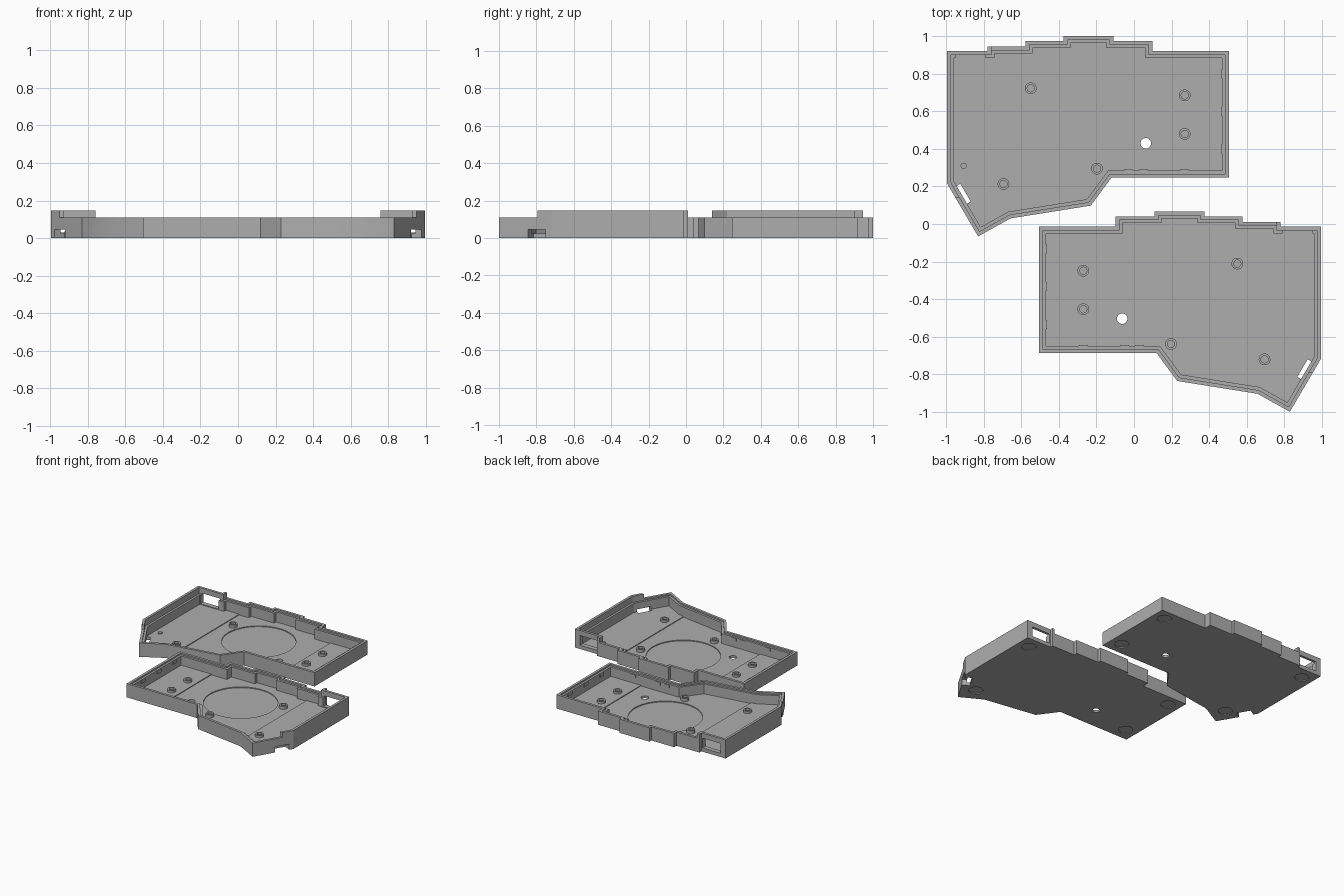
import bpy
import bmesh
import math
from mathutils import Vector, Matrix

cube = bpy.data.objects.get("Cube")
if cube:
    bpy.data.objects.remove(cube, do_unlink=True)

grey = bpy.data.materials.new("grey_plastic")
grey.use_nodes = True
grey.diffuse_color = (0.42, 0.42, 0.42, 1)
grey.node_tree.nodes["Principled BSDF"].inputs["Base Color"].default_value = (0.42, 0.42, 0.42, 1)

# Outer outline of one half, clockwise from the back outer corner
OUTLINE = [(-.995, .92), (-.78, .92), (-.78, .945), (-.577, .945), (-.577, .975),
           (-.375, .975), (-.375, 1), (-.11, 1), (-.11, .975), (.098, .975),
           (.098, .92), (.505, .92), (.505, .247), (-.12, .247), (-.23, .098),
           (-.657, .03), (-.83, -.066), (-.995, .215)]
SHIFT = -.934


def inset(points, d):
    """Offset a clockwise outline inwards with mitred corners."""
    result = []
    for i, p in enumerate(points):
        p = Vector(p)
        a = (p - Vector(points[i - 1])).normalized()
        b = (Vector(points[(i + 1) % len(points)]) - p).normalized()
        na, nb = Vector((a.y, -a.x)), Vector((b.y, -b.x))
        result.append(p + (na + nb) * d / (1 + na.dot(nb)))
    return result


def make(name, bm):
    bmesh.ops.recalc_face_normals(bm, faces=bm.faces)
    mesh = bpy.data.meshes.new(name)
    bm.to_mesh(mesh)
    bm.free()
    mesh.materials.append(grey)
    obj = bpy.data.objects.new(name, mesh)
    bpy.context.collection.objects.link(obj)
    return obj


def prism(name, points, z0, z1):
    bm = bmesh.new()
    face = bm.faces.new([bm.verts.new((p[0], p[1], z0)) for p in points])
    top = bmesh.ops.extrude_face_region(bm, geom=[face])
    verts = [v for v in top["geom"] if isinstance(v, bmesh.types.BMVert)]
    bmesh.ops.translate(bm, verts=verts, vec=(0, 0, z1 - z0))
    return make(name, bm)


def box(x0, x1, y0, y1, z0, z1):
    return prism("cutter", [(x0, y0), (x0, y1), (x1, y1), (x1, y0)], z0, z1)


def disc(name, x, y, r, z0, z1, n=32):
    ring = [(x + r * math.cos(math.tau * i / n), y + r * math.sin(math.tau * i / n)) for i in range(n)]
    return prism(name, ring, z0, z1)


def cut(obj, *cutters):
    """Subtract the cutters for good and delete them."""
    for cutter in cutters:
        cutter.hide_render = True
        mod = obj.modifiers.new("cut", "BOOLEAN")
        mod.operation = "DIFFERENCE"
        mod.solver = "EXACT"
        mod.object = cutter
        bpy.context.view_layer.update()
        graph = bpy.context.evaluated_depsgraph_get()
        mesh = bpy.data.meshes.new_from_object(obj.evaluated_get(graph))
        obj.modifiers.clear()
        obj.data = mesh
        bpy.data.objects.remove(cutter, do_unlink=True)
    return obj


# Tray: full-height block, trimmed low except around the outer back corner
tray = prism("right_tray", OUTLINE, 0, .148)
cut(tray, box(-.76, 2, -1, 2, .11, .3), box(-2, 2, -1, .14, .11, .3))

# Pocket with raised side floors, and the rebate along the inner rim
pocket = prism("cutter", inset(OUTLINE, .037), .018, .3)
cut(pocket, box(-2, -.625, -1, 2, -.1, .024), box(.2, 2, -1, 2, -.1, .024))
cut(tray, pocket, prism("cutter", inset(OUTLINE, .02), .098, .3))

# Round floor recess, through hole and connector opening in the back wall
cut(tray, disc("cutter", -.247, .615, .27, .011, .09, 64),
    disc("cutter", .063, .43, .028, -.1, .2),
    box(-.95, -.79, .86, 1.1, .03, .108))

# Cable notch under the slanted outer wall
slot = box(-.055, .055, -.045, .06, -.05, .045)
start, end = Vector((-.995, .215)), Vector((-.83, -.066))
along = (end - start).normalized()
mid = start.lerp(end, .28)
slot.data.transform(Matrix.Translation((mid.x, mid.y, 0))
                    @ Matrix.Rotation(math.atan2(along.y, along.x), 4, "Z"))
cut(tray, slot)

# Shallow round recesses for rubber feet
for x, y in [(.41, .83), (.41, .35), (-.79, .09), (-.9, .82)]:
    cut(tray, disc("cutter", x, y, .052, -.1, .006))

# Screw bosses with blind holes
parts = [tray]
for i, (x, y) in enumerate([(-.55, .723), (.27, .685), (.27, .48), (-.197, .295), (-.695, .213)]):
    boss = disc(f"right_screw_boss_{i + 1}", x, y, .031, .014, .042)
    parts.append(cut(boss, disc("cutter", x, y, .019, .026, .1)))

# Small clip tabs on the inside of the front and inner side walls
tabs = [(x, .284, .024, .006) for x in (-.03, .05, .27)]
tabs += [(.468, y, .006, .024) for y in (.4, .6, .8)]
for i, (x, y, w, h) in enumerate(tabs):
    tab = box(x - w, x + w, y - h, y + h, .07, .095)
    tab.name = f"right_clip_tab_{i + 1}"
    parts.append(tab)

# Mirrored second half, set forward
for part in list(parts):
    twin = part.copy()
    twin.data = part.data.copy()
    twin.name = part.name.replace("right", "left")
    twin.data.transform(Matrix.Translation((0, SHIFT, 0)) @ Matrix.Scale(-1, 4, (1, 0, 0)))
    twin.data.flip_normals()
    bpy.context.collection.objects.link(twin)
    parts.append(twin)

# Locating peg found in one half only
parts.append(disc("locating_peg", -.907, .31, .016, .02, .034))

# Smooth round walls, keep edges sharp
bpy.ops.object.select_all(action="DESELECT")
for part in parts:
    part.select_set(True)
bpy.context.view_layer.objects.active = tray
bpy.ops.object.shade_smooth_by_angle(angle=math.radians(25))
